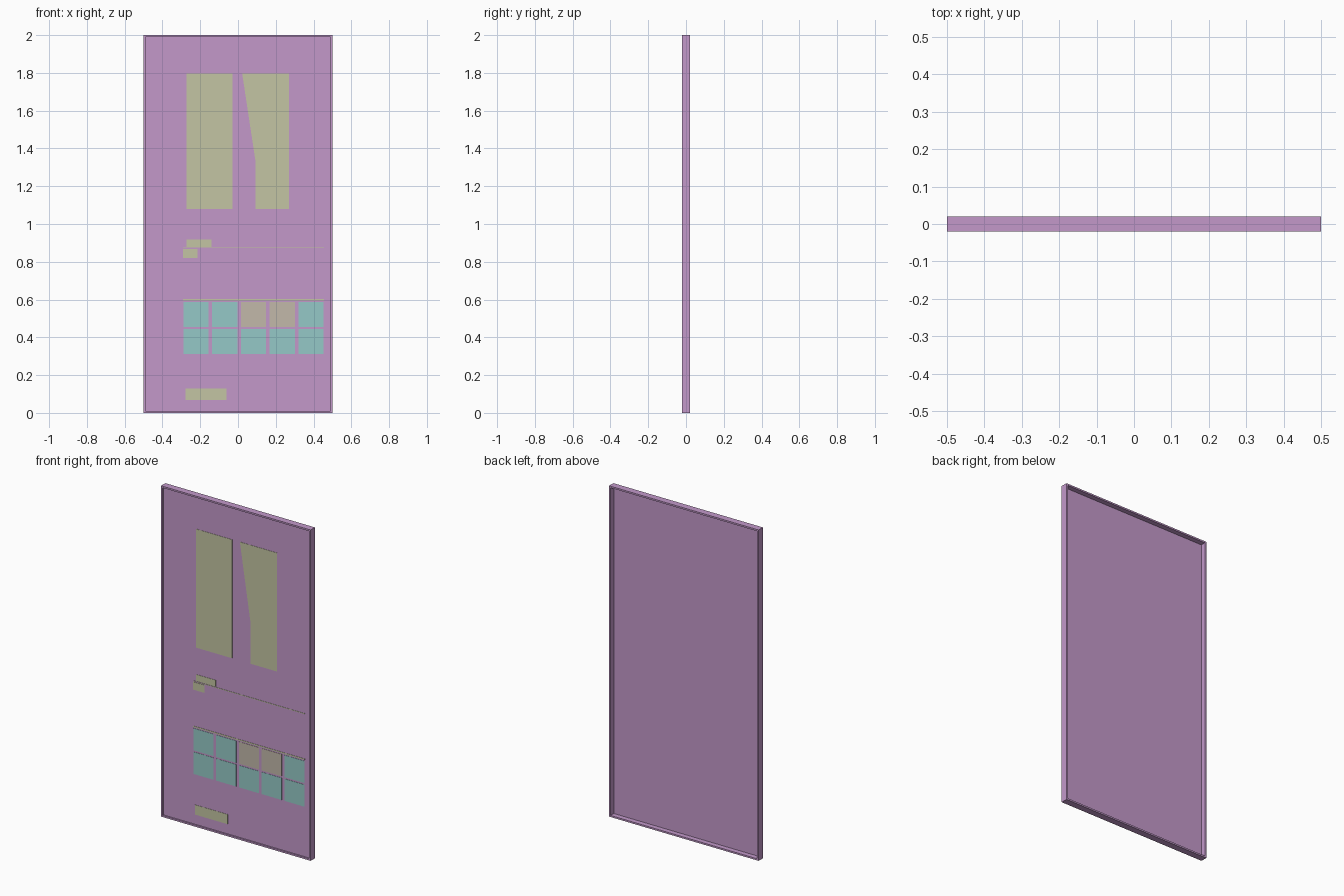
import bpy, bmesh

if "Cube" in bpy.data.objects:
    bpy.data.objects.remove(bpy.data.objects["Cube"])


def material(name, rgb):
    m = bpy.data.materials.new(name)
    lin = [((c / 255 + 0.055) / 1.055) ** 2.4 for c in rgb]
    m.diffuse_color = (*lin, 1.0)
    m.use_nodes = True
    m.node_tree.nodes["Principled BSDF"].inputs["Base Color"].default_value = m.diffuse_color
    return m


PURPLE = material("soft purple", (195, 153, 202))
CREAM = material("pale olive", (195, 197, 163))
TEAL = material("pale teal", (149, 201, 199))
BEIGE = material("warm beige", (194, 184, 170))


def prism(name, outline, y0, y1, mat):
    """Extrude an x-z outline from y0 (front) to y1 (back)."""
    bm = bmesh.new()
    face = bm.faces.new([bm.verts.new((x, y0, z)) for x, z in outline])
    ext = bmesh.ops.extrude_face_region(bm, geom=[face])
    for v in ext["geom"]:
        if isinstance(v, bmesh.types.BMVert):
            v.co.y = y1
    bmesh.ops.recalc_face_normals(bm, faces=bm.faces)
    mesh = bpy.data.meshes.new(name)
    bm.to_mesh(mesh)
    bm.free()
    mesh.materials.append(mat)
    ob = bpy.data.objects.new(name, mesh)
    bpy.context.collection.objects.link(ob)
    return ob


def rect(x0, x1, z0, z1):
    return [(x0, z0), (x1, z0), (x1, z1), (x0, z1)]


D, T = 0.0205, 0.01               # half depth and rim thickness
FRONT, BACK = -0.012, -0.010      # thin backing sheet

# Rim around the sheet
for side, x in (("left", -0.5), ("right", 0.5 - T)):
    prism(f"rim_{side}", rect(x, x + T, 0, 2), -D, D, PURPLE)
for side, z in (("bottom", 0), ("top", 2 - T)):
    prism(f"rim_{side}", rect(-0.5 + T, 0.5 - T, z, z + T), -D, D, PURPLE)

# Backing sheet
prism("panel_sheet", rect(-0.5 + T, 0.5 - T, T, 2 - T), FRONT, BACK, PURPLE)


def plate(name, outline, mat):
    prism(name, outline, FRONT - 0.0015, FRONT, mat)


# Large upper plates, the right one with a slanted edge
plate("upper_plate_left", rect(-0.273, -0.03, 1.08, 1.797), CREAM)
plate("upper_plate_right", [(0.092, 1.08), (0.27, 1.08), (0.27, 1.797),
                            (0.022, 1.797), (0.092, 1.336)], CREAM)

# Small labels and divider lines
plate("label_upper", rect(-0.273, -0.14, 0.879, 0.918), CREAM)
plate("label_lower", rect(-0.29, -0.214, 0.821, 0.868), CREAM)
plate("label_bottom", rect(-0.278, -0.06, 0.069, 0.128), CREAM)
plate("divider_upper", rect(-0.29, 0.455, 0.872, 0.876), CREAM)
plate("divider_lower", rect(-0.29, 0.455, 0.595, 0.602), CREAM)

# Two rows of five tiles
for row, z in enumerate((0.455, 0.312)):
    for i in range(5):
        x = -0.289 + i * 0.152
        mat = BEIGE if row == 0 and i in (2, 3) else TEAL
        plate(f"tile_{row}_{i}", rect(x, x + 0.134, z, z + 0.133), mat)
